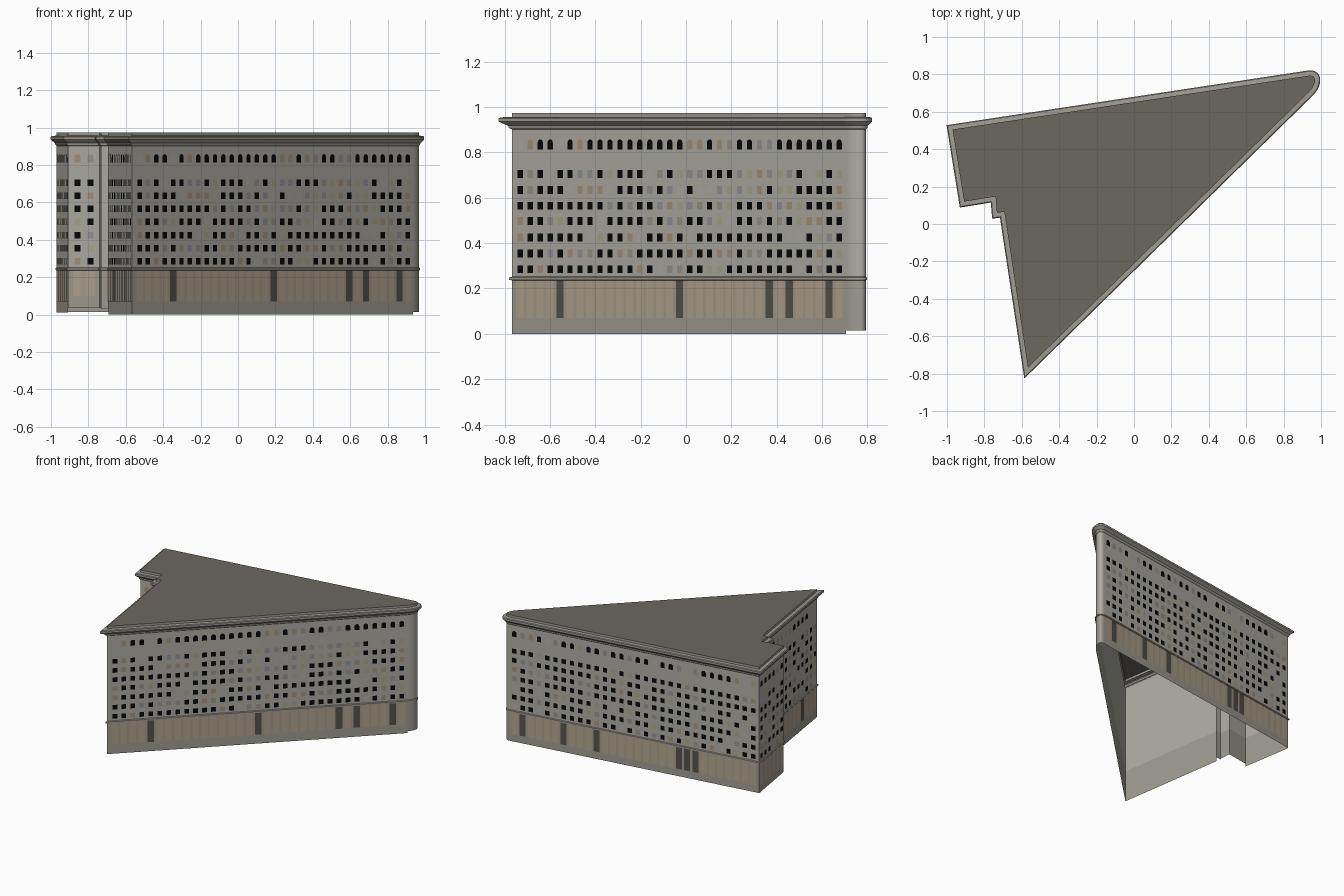
import bpy, bmesh, math, random
from mathutils import Vector

if "Cube" in bpy.data.objects:
    bpy.data.objects.remove(bpy.data.objects["Cube"])

random.seed(7)

def mat(name, r, g, b):
    m = bpy.data.materials.new(name)
    m.diffuse_color = [(c / 255) ** 2.2 for c in (r, g, b)] + [1]
    m.use_nodes = True
    m.node_tree.nodes["Principled BSDF"].inputs["Base Color"].default_value = m.diffuse_color
    return m

STONE = mat("stone", 174, 172, 162)
TRIM = mat("trim", 160, 157, 148)
PLINTH = mat("plinth", 158, 156, 144)
ROOF = mat("roof", 108, 104, 95)
PANEL = mat("panel", 176, 164, 142)
SHADE = mat("shaded_panel", 166, 156, 137)
DOOR = mat("door", 84, 82, 74)
GLASS = mat("dark_glass", 14, 15, 16)
LIT = [mat("lit_%d" % i, *c) for i, c in enumerate(
    [(166, 146, 120), (168, 166, 134), (146, 146, 154), (176, 174, 166), (152, 148, 138)])]

def make(name, faces, mats, smooth=False):
    """faces: list of (points, material index)"""
    bm = bmesh.new()
    for pts, mi in faces:
        f = bm.faces.new([bm.verts.new(p) for p in pts])
        f.material_index = mi
    if smooth:
        bmesh.ops.remove_doubles(bm, verts=bm.verts, dist=1e-5)
    me = bpy.data.meshes.new(name)
    bm.to_mesh(me)
    bm.free()
    for m in mats:
        me.materials.append(m)
    ob = bpy.data.objects.new(name, me)
    bpy.context.collection.objects.link(ob)
    if smooth:
        bpy.ops.object.select_all(action='DESELECT')
        ob.select_set(True)
        bpy.context.view_layer.objects.active = ob
        bpy.ops.object.shade_smooth_by_angle(angle=math.radians(32))
    return ob

# Footprint, counter-clockwise, with a rounded tip at the far right
corners = [(-0.97, 0.505), (-0.908, 0.12), (-0.74, 0.147), (-0.733, 0.06),
           (-0.693, 0.065), (-0.567, -0.768)]
p0, p1, p2, p3 = [Vector(p) for p in
                  [(0.935, 0.705), (0.971, 0.74), (0.986, 0.8), (0.935, 0.793)]]
N = 12
tip = []
for i in range(N + 1):
    t = i / N
    tip.append((1-t)**3 * p0 + 3*t*(1-t)**2 * p1 + 3*t*t*(1-t) * p2 + t**3 * p3)
outline = [Vector(c) for c in corners] + tip

def normal(a, b):
    d = (b - a).normalized()
    return Vector((d.y, -d.x))

def offset(d):
    out = []
    n = len(outline)
    for i in range(n):
        a, b, c = outline[i - 1], outline[i], outline[(i + 1) % n]
        n1, n2 = normal(a, b), normal(b, c)
        out.append(b + (n1 + n2) * (d / (1 + n1.dot(n2))))
    return out

def sweep(name, profile, material):
    """Run an (outset, height) profile around the footprint."""
    faces = []
    rings = [[(p.x, p.y, z) for p in offset(d)] for d, z in profile]
    for lo, hi in zip(rings, rings[1:]):
        for i in range(len(lo)):
            j = (i + 1) % len(lo)
            faces.append(([lo[i], lo[j], hi[j], hi[i]], 0))
    return make(name, faces, [material], True)

# Main body, belt, cornice and parapet
sweep("upper_walls", [(0, 0.24), (0, 0.905)], STONE)
sweep("belt_course", [(0, 0.236), (0.006, 0.238), (0.006, 0.248), (0, 0.252)], TRIM)
sweep("cornice", [(0, 0.902), (0.006, 0.908), (0.008, 0.918), (0.022, 0.93),
                  (0.028, 0.936), (0.028, 0.95), (0.023, 0.955), (0, 0.957)], TRIM)
sweep("parapet", [(0, 0.957), (0, 0.974)], TRIM)
make("roof", [([(p.x, p.y, 0.974) for p in outline], 0)], [ROOF])

# Base storey, its foot stepping with the ground
feet = [0.012, 0.035, 0.035, 0.03, 0.0, 0.0] + [0.014] * (N + 1)
base = []
for i, foot in enumerate(feet):
    a, b = outline[i], outline[(i + 1) % len(outline)]
    base.append(([(a.x, a.y, foot), (b.x, b.y, foot), (b.x, b.y, 0.24), (a.x, a.y, 0.24)], 0))
make("base_walls", base, [PLINTH], True)

ROWS = [0.285, 0.355, 0.425, 0.497, 0.565, 0.635, 0.705]

def facade(name, a, b, cols, doors, m0, m1, panel_z=0.07, top=None):
    """Window grid and shop panels; m0/m1 = distance to first/last column."""
    d = (b - a).normalized()
    nv = normal(a, b)
    step = ((b - a).length - m0 - m1) / max(cols - 1, 1)

    def pt(s, z, out):
        q = a + d * s + nv * out
        return (q.x, q.y, z)

    def rect(s, z0, z1, w, out):
        return [pt(s - w, z0, out), pt(s + w, z0, out), pt(s + w, z1, out), pt(s - w, z1, out)]

    def pane():
        return 0 if random.random() < 0.6 else random.randint(1, len(LIT))

    wins, shops = [], []
    # Continuous shaded strip behind the shop panels
    shops.append((rect((m0 + (b - a).length - m1) / 2, panel_z, 0.235,
                       step * (cols - 1) / 2 + 0.027, 0.0015), 1))
    for c in range(cols):
        s = m0 + c * step
        for z in ROWS:
            wins.append((rect(s, z - 0.0175, z + 0.0175, 0.0165, 0.002), pane()))
        # Arched window in the top row
        w = 0.0165
        arch = [pt(s - w, 0.814, 0.002), pt(s + w, 0.814, 0.002)]
        arch += [pt(s + w * math.cos(math.pi * k / 8), 0.843 + 0.015 * math.sin(math.pi * k / 8), 0.002)
                 for k in range(9)]
        k = pane()
        if top:
            k = 0 if top[c] == "1" else random.randint(1, len(LIT))
        wins.append((arch, k))
        shops.append((rect(s, panel_z, 0.235, 0.023, 0.003), 2 if c in doors else 0))
    make(name + "_windows", wins, [GLASS] + LIT)
    make(name + "_shop_panels", shops, [PANEL, SHADE, DOOR])

o = outline
facade("front", o[5], o[6], 33, (4, 16, 25, 27, 31), 0.055, 0.04,
       top="001101011111111110010011001111111")
facade("back", o[-1], o[0], 30, (1, 6, 10, 20, 21, 22), 0.04, 0.045)
facade("left_long", o[4], o[5], 13, (3, 9), 0.035, 0.035)
facade("left_short", o[0], o[1], 6, (), 0.035, 0.035)
facade("wing_front", o[1], o[2], 2, (), 0.05, 0.05, 0.1)
